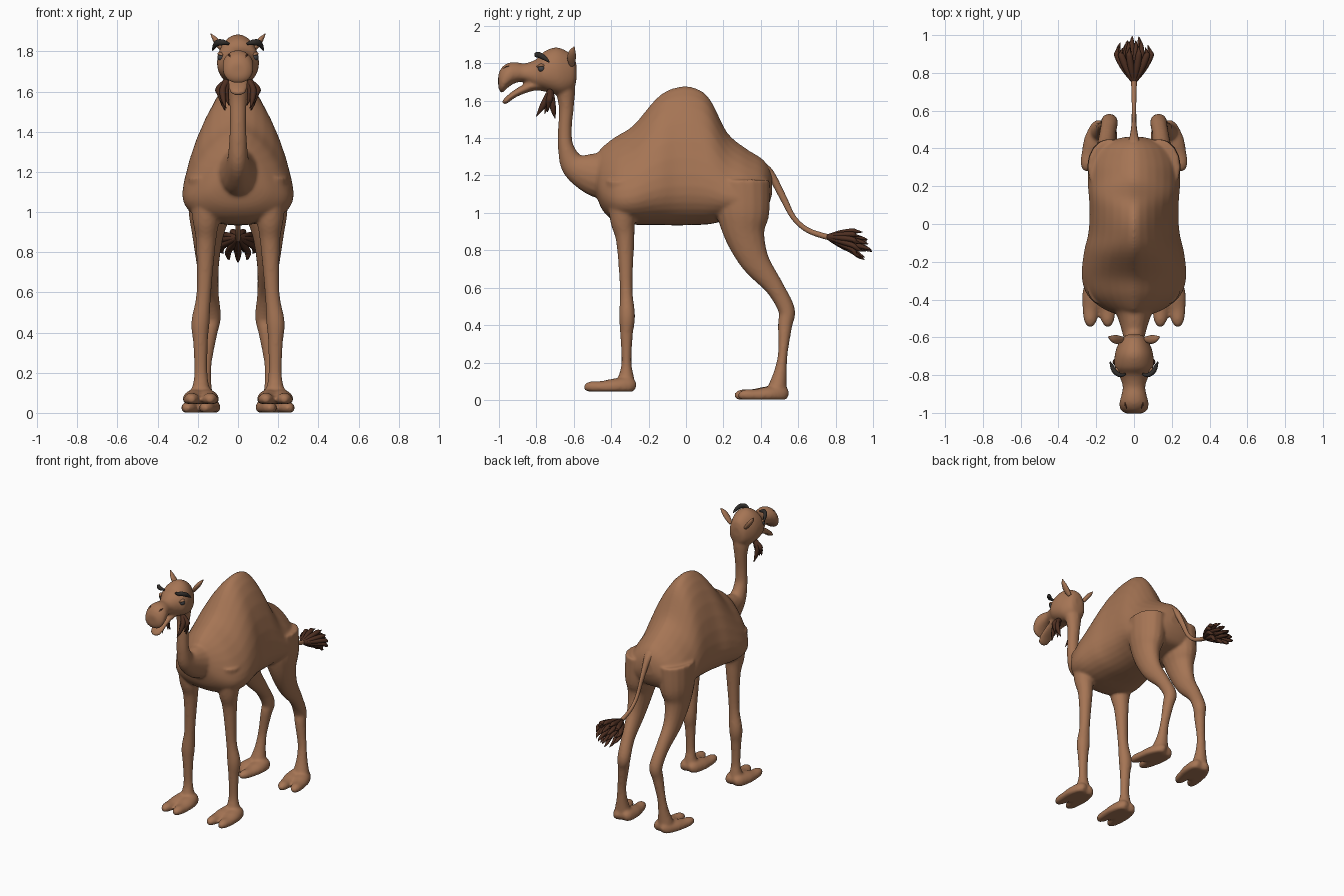
import bpy, bmesh, math, random
from mathutils import Vector, Matrix

random.seed(4)


def material(name, rgb):
    m = bpy.data.materials.new(name)
    m.diffuse_color = (*rgb, 1)
    return m


TAN = material("tan hide", (0.38, 0.178, 0.09))
BROWN = material("dark brown hair", (0.075, 0.028, 0.015))
BLACK = material("charcoal lash", (0.03, 0.026, 0.023))
GREY = material("grey eye", (0.06, 0.06, 0.065))


def spline(rows, k=5):
    """Catmull-Rom through rows of numbers."""
    out = []
    for i in range(len(rows) - 1):
        a, b = rows[max(i - 1, 0)], rows[i]
        c, d = rows[i + 1], rows[min(i + 2, len(rows) - 1)]
        for j in range(k):
            t = j / k
            out.append([0.5 * (2 * q + (r - p) * t + (2 * p - 5 * q + 4 * r - s) * t * t
                               + (3 * q - p - 3 * r + s) * t ** 3)
                        for p, q, r, s in zip(a, b, c, d)])
    return out + [list(rows[-1])]


def skin(bm, rings):
    vs = [[bm.verts.new(p) for p in r] for r in rings]
    n = len(vs[0])
    for a, b in zip(vs, vs[1:]):
        for i in range(n):
            bm.faces.new((a[i], a[(i + 1) % n], b[(i + 1) % n], b[i]))
    bm.faces.new(vs[0][::-1])
    bm.faces.new(vs[-1])


def tube(bm, rows, M=Matrix(), floor=None, ref=(1, 0, 0), n=16, k=5):
    """Rows are x, y, z, radius along ref, radius across it."""
    rows = spline(rows, k)
    P = [Vector(r[:3]) for r in rows]
    rings = []
    for i, r in enumerate(rows):
        T = (P[min(i + 1, len(P) - 1)] - P[max(i - 1, 0)]).normalized()
        S = Vector(ref)
        S = (S - T * S.dot(T)).normalized()
        N = T.cross(S)
        ra, rb = max(r[3], .002), max(r[4], .002)
        ring = []
        for j in range(n):
            a = 2 * math.pi * j / n
            p = M @ (P[i] + S * ra * math.cos(a) + N * rb * math.sin(a))
            if floor is not None:
                p.z = max(p.z, floor)
            ring.append(p)
        rings.append(ring)
    skin(bm, rings)


def hull(bm, rows, mid, power, n=32):
    """Rows are y, bottom, top, half width; power < 1 fills, > 1 thins the upper half."""
    rings = []
    for y, zb, zt, w in spline(rows):
        zm = zb + (zt - zb) * mid
        ring = []
        for j in range(n):
            a = 2 * math.pi * j / n
            c, s = math.cos(a), math.sin(a)
            e = power if s > 0 else 0.9
            x = math.copysign(abs(c) ** e, c) * w
            z = zm + (abs(s) ** e * (zt - zm) if s > 0 else -abs(s) ** e * (zm - zb))
            ring.append((x, y, z))
        rings.append(ring)
    skin(bm, rings)


def finish(bm, name, mat):
    bmesh.ops.recalc_face_normals(bm, faces=bm.faces)
    for f in bm.faces:
        f.smooth = True
    me = bpy.data.meshes.new(name)
    bm.to_mesh(me)
    bm.free()
    me.materials.append(mat)
    ob = bpy.data.objects.new(name, me)
    bpy.context.collection.objects.link(ob)
    return ob


def flip(s):
    return Matrix.Diagonal((s, 1, 1, 1))


# body: torso, neck, head and legs fused into one skin
bm = bmesh.new()
hull(bm, [(-.485, 1.12, 1.30, .07), (-.45, 1.02, 1.35, .16), (-.38, .955, 1.405, .245),
          (-.28, .937, 1.47, .277), (-.15, .935, 1.62, .265), (-.05, .933, 1.672, .242),
          (.05, .935, 1.668, .235), (.13, .94, 1.605, .238), (.22, .96, 1.43, .245),
          (.32, .97, 1.345, .24), (.40, .99, 1.295, .20), (.44, 1.04, 1.25, .13),
          (.46, 1.1, 1.2, .05)], .28, 1.3)
tube(bm, [(0, -.40, 1.20, .13, .14), (0, -.50, 1.21, .085, .115), (0, -.60, 1.255, .055, .072),
          (0, -.642, 1.35, .045, .043), (0, -.647, 1.45, .041, .037), (0, -.64, 1.56, .045, .04),
          (0, -.645, 1.66, .06, .052), (0, -.66, 1.74, .06, .05)])
# head with upper muzzle, then lower jaw
hull(bm, [(-.585, 1.72, 1.79, .03), (-.60, 1.66, 1.835, .062), (-.65, 1.63, 1.872, .09),
          (-.70, 1.635, 1.885, .103), (-.76, 1.655, 1.862, .102), (-.80, 1.67, 1.822, .08),
          (-.86, 1.70, 1.80, .06), (-.91, 1.695, 1.806, .068), (-.95, 1.672, 1.802, .078),
          (-.985, 1.64, 1.778, .07), (-1.004, 1.67, 1.74, .04)], .42, 1.0)
tube(bm, [(0, -.74, 1.68, .06, .035), (0, -.80, 1.685, .06, .03), (0, -.87, 1.66, .052, .023),
          (0, -.925, 1.63, .05, .018), (0, -.965, 1.597, .04, .015), (0, -.98, 1.585, .015, .007)])
for s in (1, -1):
    F = flip(s)
    # front leg
    tube(bm, [(.165, -.33, 1.17, .085, .10), (.16, -.338, .97, .068, .07), (.16, -.325, .85, .05, .049),
              (.17, -.32, .6, .037, .034), (.187, -.315, .45, .046, .043), (.187, -.318, .35, .037, .034),
              (.185, -.318, .2, .033, .027), (.185, -.32, .12, .045, .043), (.185, -.325, .075, .055, .05)], F)
    # hind leg
    tube(bm, [(.13, .30, 1.17, .115, .15), (.142, .305, 1.0, .105, .142), (.15, .315, .88, .078, .108),
              (.15, .37, .74, .056, .078), (.14, .475, .60, .044, .05), (.13, .538, .48, .045, .045),
              (.14, .53, .40, .038, .039), (.162, .518, .25, .032, .026), (.17, .505, .15, .038, .035),
              (.175, .49, .07, .055, .05)], F)
    # two-toed feet
    for x, y, z, turn in ((.185, -.322, .045, 0), (.165, .488, .001, 12)):
        M = F @ Matrix.Translation((x, y, z)) @ Matrix.Rotation(math.radians(turn), 4, 'Z')
        for t in (1, -1):
            tube(bm, [(t * .02, .048, .015, .02, .02), (t * .025, .02, .025, .045, .05),
                      (t * .032, -.06, .025, .058, .045), (t * .044, -.13, .022, .044, .034),
                      (t * .046, -.19, .024, .034, .03), (t * .046, -.222, .02, .014, .014)], M, z)
body = finish(bm, "body", TAN)
rm = body.modifiers.new("fuse", 'REMESH')
rm.mode, rm.voxel_size, rm.use_smooth_shade = 'VOXEL', .009, True
sm = body.modifiers.new("soften", 'SMOOTH')
sm.factor, sm.iterations = .5, 7

# ears
bm = bmesh.new()
for s in (1, -1):
    tube(bm, [(.06, -.61, 1.79, .012, .014), (.088, -.612, 1.825, .015, .023),
              (.113, -.608, 1.858, .013, .019), (.136, -.598, 1.888, .002, .003)], flip(s), n=12)
finish(bm, "ears", TAN)

# tail
bm = bmesh.new()
tube(bm, [(0, .39, 1.255, .05, .03), (0, .45, 1.21, .026, .022), (0, .52, 1.08, .014, .018),
          (0, .575, .975, .012, .014), (0, .65, .908, .012, .014), (0, .76, .87, .015, .015),
          (0, .82, .86, .01, .01)], n=12)
finish(bm, "tail", TAN)

# tail tuft: two rings of curling strands
bm = bmesh.new()
for count, spread, reach in ((11, 1, .95), (6, .45, .985)):
    for i in range(count):
        a = 2 * math.pi * (i + .25) / count
        c, d = math.cos(a) * spread, math.sin(a) * spread
        y = reach + random.uniform(-.02, .012)
        tube(bm, [(0, .75, .872, .01, .01), (c * .05, .82, .862 + d * .03, .017, .015),
                  (c * .088, .89, .85 + d * .055, .017, .014),
                  (c * .09, y - .03, .835 + d * .068, .011, .01),
                  (c * .08, y, .825 + d * .075, .002, .002)], n=8, k=4)
finish(bm, "tail_tuft", BROWN)

# throat beard: hanging tufts on each side
bm = bmesh.new()
for s in (1, -1):
    for x, y, z in ((.065, -.80, 1.515), (.05, -.755, 1.53), (.07, -.70, 1.505), (.085, -.74, 1.54)):
        tube(bm, [(.05, -.725, 1.66, .012, .012), (x + .01, -.725 + (y + .725) * .25, 1.615, .016, .017),
                  (x + .008, -.725 + (y + .725) * .6, z + .05, .013, .015),
                  (x - .005, y, z, .002, .002)], flip(s), n=8)
finish(bm, "beard", BROWN)

# brows, eyes and nostrils
bm = bmesh.new()
for s in (1, -1):
    tube(bm, [(.045, -.795, 1.838, .006, .006), (.075, -.80, 1.845, .014, .012),
              (.103, -.78, 1.842, .016, .013), (.117, -.752, 1.825, .012, .01),
              (.126, -.73, 1.805, .003, .003)], flip(s), ref=(0, 0, 1), n=10)
finish(bm, "brows", BLACK)

bm = bmesh.new()
for s in (1, -1):
    bmesh.ops.create_uvsphere(bm, u_segments=16, v_segments=10, radius=.019,
                              matrix=Matrix.Translation((s * .083, -.772, 1.772)))
finish(bm, "eyes", GREY)

bm = bmesh.new()
for s in (1, -1):
    tube(bm, [(.082, -.752, 1.786, .004, .004), (.09, -.775, 1.789, .009, .012),
              (.078, -.797, 1.782, .004, .004)], flip(s), ref=(0, 0, 1), n=10)
finish(bm, "eyelids", TAN)

bm = bmesh.new()
for s in (1, -1):
    tube(bm, [(.048, -.935, 1.784, .002, .002), (.044, -.96, 1.781, .005, .004),
              (.034, -.983, 1.765, .002, .002)], flip(s), n=8)
finish(bm, "nostrils", BROWN)
